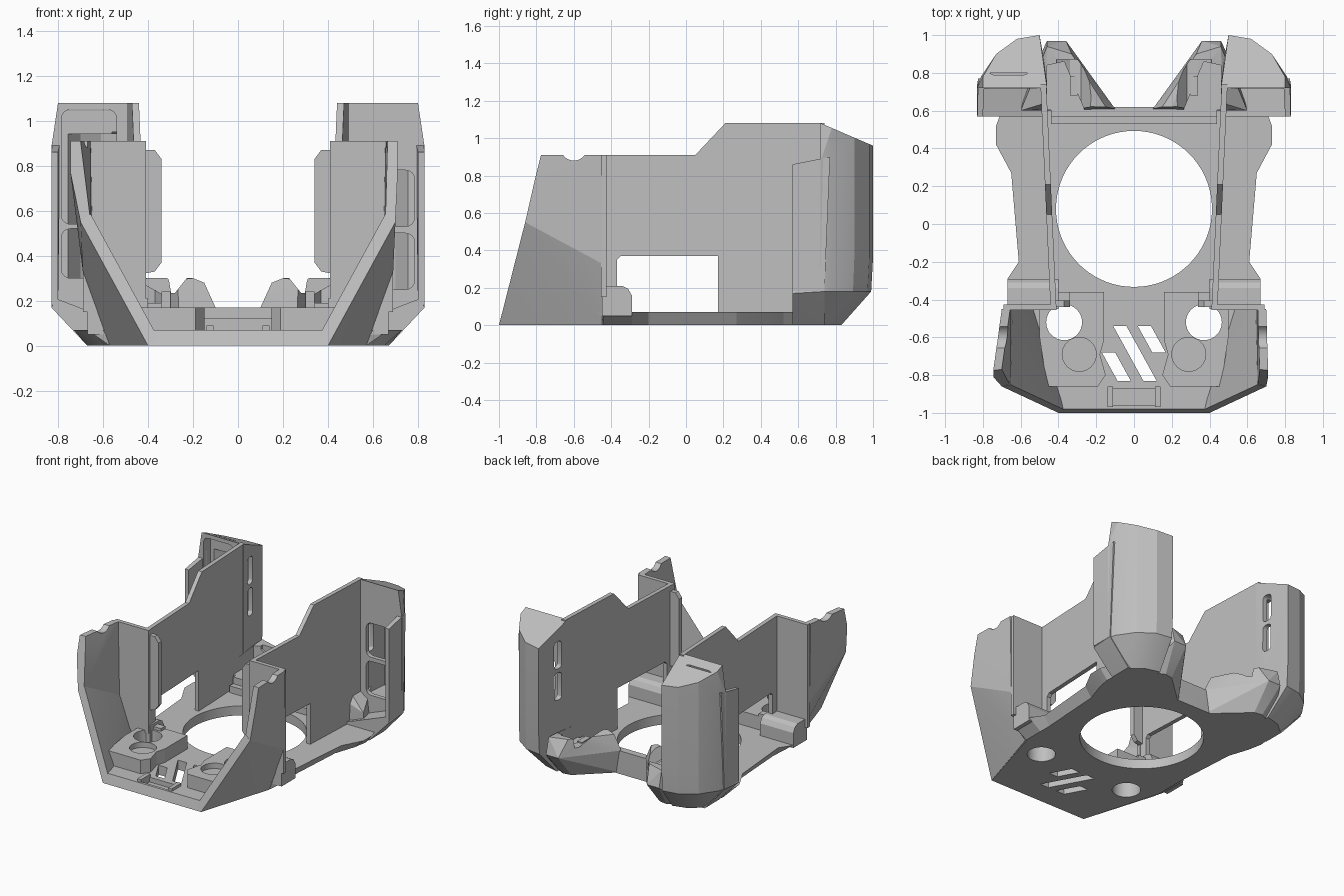
import bpy, bmesh, math
from mathutils import Vector

cube = bpy.data.objects.get("Cube")
if cube:
    bpy.data.objects.remove(cube, do_unlink=True)

grey = bpy.data.materials.new("plain_grey")
grey.use_nodes = True
colour = (0.52, 0.52, 0.52, 1)
grey.diffuse_color = colour
grey.node_tree.nodes["Principled BSDF"].inputs["Base Color"].default_value = colour


def finish(name, bm):
    bmesh.ops.recalc_face_normals(bm, faces=bm.faces)
    mesh = bpy.data.meshes.new(name)
    bm.to_mesh(mesh)
    bm.free()
    mesh.materials.append(grey)
    obj = bpy.data.objects.new(name, mesh)
    bpy.context.collection.objects.link(obj)
    return obj


def hull(name, pts, s=1):
    """Convex solid round the points, mirrored in x when s is -1."""
    bm = bmesh.new()
    for x, y, z in pts:
        bm.verts.new((s * x, y, z))
    res = bmesh.ops.convex_hull(bm, input=bm.verts[:])
    spare = [g for g in res["geom_interior"] if isinstance(g, bmesh.types.BMVert)]
    bmesh.ops.delete(bm, geom=spare, context="VERTS")
    return finish(name, bm)


def loft(name, low, high):
    """Solid between two matching closed outlines."""
    bm = bmesh.new()
    a = [bm.verts.new(p) for p in low]
    b = [bm.verts.new(p) for p in high]
    bm.faces.new(a)
    bm.faces.new(b)
    for i in range(len(a)):
        j = (i + 1) % len(a)
        bm.faces.new((a[i], a[j], b[j], b[i]))
    return finish(name, bm)


def prism_z(name, poly, z0, z1, s=1):
    return loft(name, [(s * x, y, z0) for x, y in poly], [(s * x, y, z1) for x, y in poly])


def prism_y(name, poly, y0, y1, s=1):
    return loft(name, [(s * x, y0, z) for x, z in poly], [(s * x, y1, z) for x, z in poly])


def prism_x(name, poly, x0, x1, s=1, lean=0):
    return loft(name, [(s * (x0 + lean * y), y, z) for y, z in poly],
                [(s * (x1 + lean * y), y, z) for y, z in poly])


def box(name, x, y, z, s=1):
    return prism_z(name, [(x[0], y[0]), (x[1], y[0]), (x[1], y[1]), (x[0], y[1])], z[0], z[1], s)


def circle(cx, cy, r, n=32):
    return [(cx + r * math.cos(i * math.tau / n), cy + r * math.sin(i * math.tau / n))
            for i in range(n)]


def cut(obj, *cutters):
    for c in cutters:
        mod = obj.modifiers.new("cut", "BOOLEAN")
        mod.operation = "DIFFERENCE"
        mod.solver = "EXACT"
        mod.object = c
        bpy.context.view_layer.objects.active = obj
        bpy.ops.object.modifier_apply(modifier=mod.name)
        bpy.data.objects.remove(c, do_unlink=True)
    return obj


def rounded(a0, a1, b0, b1, r):
    """Rectangle with rounded corners."""
    pts = []
    for k, (ca, cb) in enumerate(((a1 - r, b1 - r), (a0 + r, b1 - r), (a0 + r, b0 + r), (a1 - r, b0 + r))):
        for i in range(5):
            t = (k + i / 4) * math.pi / 2
            pts.append((ca + r * math.cos(t), cb + r * math.sin(t)))
    return pts


# Floor plate with a chamfered lower edge
low = [(.40, -1), (.56, -.45), (.57, -.44), (.57, -.29), (.57, -.2), (.6, .27), (.65, .42), (.67, .52), (.66, .6), (.12, .62)]
top = [(.42, -.98), (.6, -.45), (.67, -.44), (.67, -.29), (.61, -.2), (.65, .27), (.73, .42), (.73, .52), (.7, .6), (.12, .62)]


def both(half, z):
    return [(x, y, z) for x, y in half] + [(-x, y, z) for x, y in reversed(half)]


floor = loft("floor_plate", both(low, 0), both(top, .07))
cut(floor, prism_z("hole", circle(0, .08, .413, 72), -.1, .2),
    box("front_recess", (-.11, .11), (-.96, -.87), (.035, .2)))
for s in (1, -1):
    cut(floor, prism_z("hole", circle(.37, -.52, .095), -.1, .3, s))

# Slanted vent slits
for x, y0, y1 in ((-.17, -.68, -.83), (-.11, -.54, -.83), (.02, -.54, -.68)):
    run = (y0 - y1) * .55
    cut(floor, prism_z("slit", [(x, y0), (x + .07, y0), (x + .07 + run, y1), (x + run, y1)], -.1, .2))

# Rear cross bar with its low step
prism_x("rear_cross_bar", [(.53, .06), (.53, .12), (.57, .12), (.57, .17), (.62, .17), (.62, .06)], -.44, .44)

for s, side in ((1, "left_"), (-1, "right_")):
    # Screw boss on the floor
    boss = prism_z(side + "boss", [(.16, -.36), (.16, -.62), (.18, -.69), (.15, -.8), (.19, -.86),
                                  (.46, -.86), (.5, -.6), (.5, -.36)], .06, .17, s)
    cut(boss, prism_z("hole", circle(.37, -.52, .095), -.1, .3, s),
        prism_z("dish", circle(.29, -.69, .09), .13, .3, s))
    box(side + "front_rib", (.11, .14), (-.97, -.86), (.05, .09), s)

    # Flared front panel: slanted lower half and upright upper half
    flare = .71 if s > 0 else .745
    knee, back = (.70, -.86, .55), (.69, -.45, .33)

    def thick(pts, off):
        return pts + [tuple(Vector(p) + Vector(off)) for p in pts]

    hull(side + "front_panel_lower", thick([(.40, -1, 0), knee, back, (.57, -.45, 0)], (-.045, .01, .035)), s)
    upper = hull(side + "front_panel_upper",
                 thick([knee, (flare, -.81, .77), (flare, -.775, .91), (.70, -.45, .91), back], (-.045, .005, 0)), s)
    cut(upper, prism_x("notch", circle(-.6, .95, .07), .5, .9, s))

    # Cross wall joining the panel to the side wall
    box(side + "cross_wall", (.41, .69), (-.455, -.425), (.15, .91), s)
    prism_y(side + "wall_flange", [(.42, .32), (.42, .87), (.37, .87), (.34, .83), (.34, .37), (.37, .33)],
            -.44, -.405, s)
    prism_x(side + "side_step", [(-.45, .05), (-.45, .21), (-.34, .21), (-.31, .195), (-.29, .16), (-.29, .05)],
            .40, .67, s)
    box(side + "clip", (.34, .40), (-.41, -.36), (.06, .19), s)

    # Tall side wall with a raised rear part and a window
    wall = prism_x(side + "side_wall", [(-.44, .06), (-.44, .91), (.05, .91), (.21, 1.08), (.74, 1.08), (.74, .06)],
                   .431, .462, s, .045)
    cut(wall, prism_x("window", [(-.37, .07), (-.37, .35), (-.35, .37), (.17, .37), (.17, .07)], .3, .6, s))

    # Rear pod, hollow, with a sloping lid
    ring = [(.46, .72), (.83, .72), (.81, .78), (.73, .9), (.62, .98), (.5, 1.0)]
    pts = [(x, y, .88) for x, y in ring]
    pts += [(x, y, .36) for x, y in ring]
    pts += [(x, y * .97 + .02, .18) for x, y in ring]
    pts += [(min(x, .80), y, 1.08 - (y - .72) * .43) for x, y in ring]
    pts += [(.47, .72, 0), (.67, .72, 0), (.58, .8, 0), (.47, .83, 0)]
    pod = hull(side + "rear_pod", pts, s)
    cut(pod, prism_z("cavity", [(.50, .75), (.79, .75), (.77, .78), (.7, .88), (.61, .94), (.52, .96)], .22, .94, s))
    for z0, z1 in ((.52, .72), (.75, .95)):
        cut(pod, prism_x("slot", rounded(.78, .85, z0, z1, .025), .40, .56, s))
    spans = ((.25, .50), (.53, .78)) if s > 0 else ((.30, .52), (.54, 1.05))
    for z0, z1 in spans:
        cut(pod, prism_y("opening", rounded(.54, .785, z0, z1, .04), .65, .80, s))

    # Outer cheek and sloping shelf in front of the pod
    hull(side + "pod_cheek", [(x, y, z) for x, y, z in (
        (.83, .57, .18), (.83, .74, .18), (.83, .57, .86), (.825, .77, .90),
        (.80, .57, .18), (.80, .74, .18), (.80, .57, .86), (.79, .77, .90))], s)
    hull(side + "pod_shelf", [(.47, .57, 0), (.47, .74, 0), (.67, .57, 0), (.67, .74, 0),
                              (.83, .57, .17), (.83, .74, .18), (.81, .57, .21), (.81, .74, .21),
                              (.62, .57, .08), (.47, .74, .08), (.47, .57, .08)], s)

    # Low rear bracket with an open recess
    bracket = hull(side + "rear_bracket", [
        (.12, .6, 0), (.6, .6, 0), (.56, .76, 0), (.42, .83, 0), (.36, .82, 0),
        (.10, .61, .17), (.36, .97, .18), (.46, .97, .18), (.6, .6, .17),
        (.15, .62, .28), (.20, .62, .30), (.33, .90, .30), (.46, .94, .30), (.47, .64, .27)], s)
    cut(bracket, prism_z("recess", [(.24, .55), (.37, .86), (.46, .84), (.46, .55)], .17, .5, s),
        prism_y("dip", [(.22, .31), (.28, .235), (.34, .23), (.41, .27), (.41, .5), (.22, .5)], .5, .87, s))
    prism_y(side + "bracket_rib", [(.30, .15), (.34, .15), (.34, .24), (.30, .24)], .68, .78, s)

# Keep edges crisp and round holes smooth
for obj in bpy.context.scene.objects:
    if obj.type == "MESH" and grey.name in obj.data.materials:
        bpy.ops.object.select_all(action="DESELECT")
        obj.select_set(True)
        bpy.context.view_layer.objects.active = obj
        bpy.ops.object.shade_smooth_by_angle(angle=math.radians(15))
